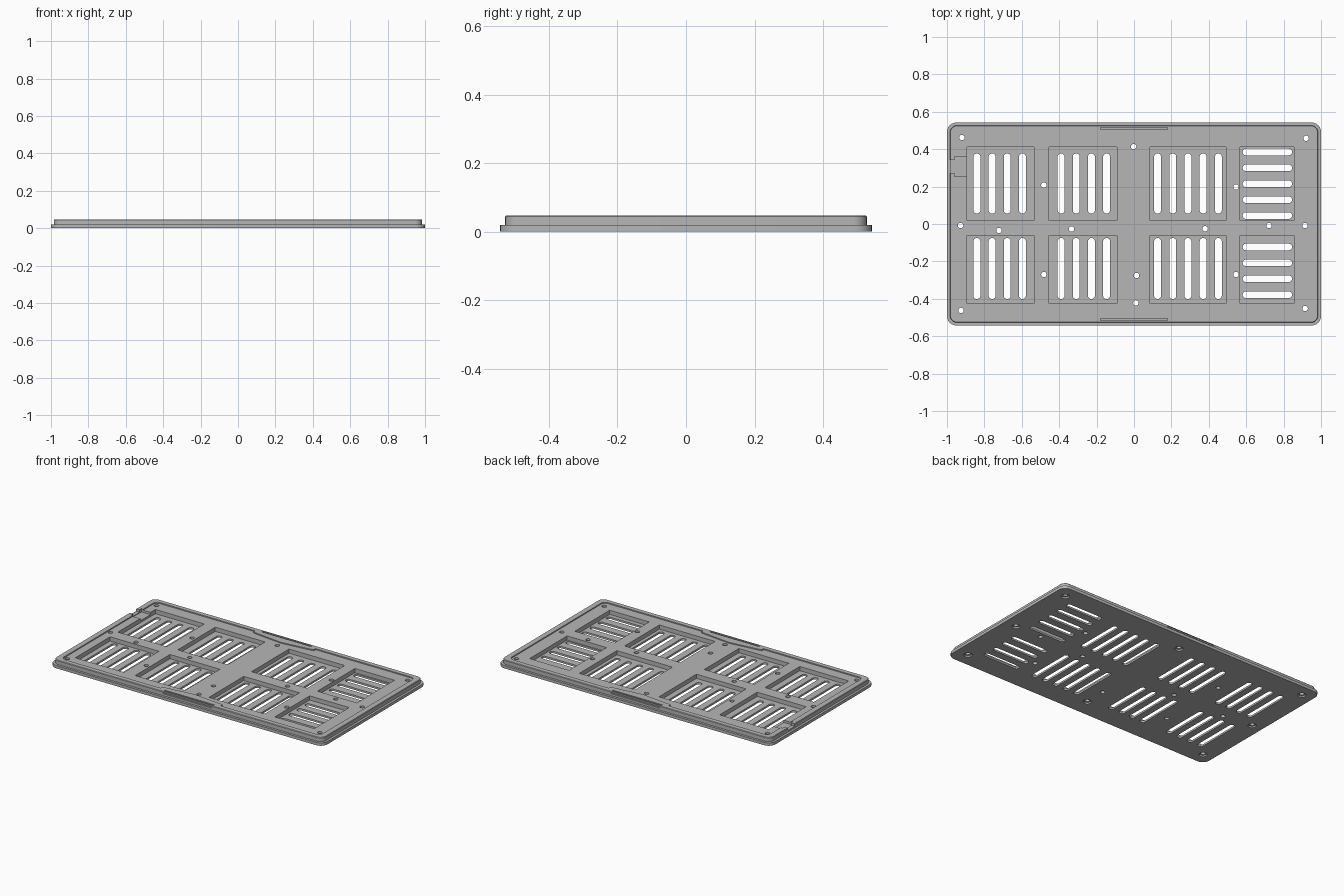
import bpy
import bmesh
from math import cos, sin, pi

cube = bpy.data.objects.get("Cube")
if cube:
    bpy.data.objects.remove(cube, do_unlink=True)

grey = bpy.data.materials.new("plain grey")
grey.use_nodes = True
tone = (0.47, 0.47, 0.47, 1)
grey.diffuse_color = tone
grey.node_tree.nodes["Principled BSDF"].inputs["Base Color"].default_value = tone


def rounded(x0, x1, y0, y1, r, steps=6):
    """Outline of a rounded rectangle, counter-clockwise."""
    pts = []
    for k, (cx, cy) in enumerate([(x1 - r, y1 - r), (x0 + r, y1 - r),
                                  (x0 + r, y0 + r), (x1 - r, y0 + r)]):
        for i in range(steps + 1):
            a = (k + i / steps) * pi / 2
            pts.append((cx + r * cos(a), cy + r * sin(a)))
    return pts


def rect(x0, x1, y0, y1):
    return [(x0, y0), (x1, y0), (x1, y1), (x0, y1)]


def circle(x, y, r, n=20):
    return [(x + r * cos(2 * pi * i / n), y + r * sin(2 * pi * i / n)) for i in range(n)]


def slot(x0, x1, y0, y1):
    """Outline with fully round ends."""
    return rounded(x0, x1, y0, y1, min(x1 - x0, y1 - y0) / 2 - 0.0005)


def loft(bm, rings):
    """Closed solid through (outline, height) rings."""
    loops = [[bm.verts.new((x, y, z)) for x, y in pts] for pts, z in rings]
    bm.faces.new(loops[0][::-1])
    bm.faces.new(loops[-1])
    for a, b in zip(loops, loops[1:]):
        for i in range(len(a)):
            j = (i + 1) % len(a)
            bm.faces.new((a[i], a[j], b[j], b[i]))


def solid(name, parts):
    bm = bmesh.new()
    for rings in parts:
        loft(bm, rings)
    mesh = bpy.data.meshes.new(name)
    bm.to_mesh(mesh)
    bm.free()
    mesh.materials.append(grey)
    ob = bpy.data.objects.new(name, mesh)
    bpy.context.scene.collection.objects.link(ob)
    return ob


def prism(pts, z0, z1):
    return [(pts, z0), (pts, z1)]


def cut(name, parts):
    """Subtract a set of separate solids from the plate."""
    cutter = solid(name, parts)
    cutter.hide_render = True
    mod = plate.modifiers.new(name, "BOOLEAN")
    mod.operation = "DIFFERENCE"
    mod.solver = "EXACT"
    mod.object = cutter
    graph = bpy.context.evaluated_depsgraph_get()
    mesh = bpy.data.meshes.new_from_object(plate.evaluated_get(graph))
    plate.modifiers.clear()
    plate.data = mesh
    bpy.data.objects.remove(cutter, do_unlink=True)


def inset(d, r):
    return rounded(-1 + d, 1 - d, -0.5425 + d, 0.5425 - d, r)


TOP, LEDGE, DECK, FLOOR = 0.047, 0.019, 0.040, 0.012
ABOVE = 0.1

# Flange with a stepped wall and a slightly softened upper edge
plate = solid("vent_plate", [[(inset(0, 0.05), 0), (inset(0, 0.05), LEDGE),
                              (inset(0.015, 0.04), LEDGE), (inset(0.015, 0.04), TOP - 0.003),
                              (inset(0.018, 0.037), TOP)]])

# Recessed deck, narrowed beside the two clips
corner = rounded(-0.947, 0.947, -0.495, 0.495, 0.03)
n = len(corner) // 4
clip_edge = [(0.22, 0.495), (0.22, 0.475), (0, 0.45), (-0.22, 0.475), (-0.22, 0.495)]
deck = corner[:n] + clip_edge + corner[n:3 * n] + [(-x, -y) for x, y in clip_edge] + corner[3 * n:]
cut("deck_recess", [prism(deck, DECK, ABOVE)])

# Eight pockets in four columns and two rows
columns = [(-0.893, -0.535), (-0.455, -0.09), (0.085, 0.492), (0.567, 0.856)]
rows = [(0.02, 0.412), (-0.425, -0.061)]
cut("pockets", [prism(rect(*c, *r), FLOOR, ABOVE) for c in columns for r in rows])

# Vent slots: upright in three columns, lying in the last
slots = []
for start, count in [(-0.84, 4), (-0.39, 4), (0.126, 5)]:
    for i in range(count):
        x = start + i * 0.0812
        for y0, y1 in [(0.056, 0.377), (-0.401, -0.075)]:
            slots.append(slot(x - 0.0185, x + 0.0185, y0, y1))
for start, count in [(0.385, 5), (-0.123, 4)]:
    for i in range(count):
        y = start - i * 0.085
        slots.append(slot(0.581, 0.845, y - 0.0175, y + 0.0175))
cut("vent_slots", [prism(s, -0.05, ABOVE) for s in slots])

# Screw holes at the edge, countersunk below, and plain holes between pockets
edge_holes = [(-0.92, 0.462), (0.92, 0.458), (-0.925, -0.462), (0.915, -0.452),
              (-0.927, -0.008), (0.914, -0.008), (-0.002, 0.414), (0.01, -0.422)]
inner_holes = [(-0.482, 0.208), (0.545, 0.198), (-0.722, -0.035), (-0.334, -0.027),
               (0.38, -0.025), (0.722, -0.008), (-0.482, -0.27), (0.013, -0.275),
               (0.545, -0.27)]
cut("screw_holes", [prism(circle(x, y, 0.0145), -0.05, ABOVE)
                    for x, y in edge_holes + inner_holes])
cut("countersinks", [prism(circle(x, y, 0.025), -0.05, 0.01) for x, y in edge_holes])

# Clips: slit behind the wall and groove along its outside
slits, grooves = [], []
for near, far, g0, g1 in [(0.505, 0.516, 0.5215, 0.56), (-0.516, -0.505, -0.56, -0.5215)]:
    slits.append(prism(rect(-0.18, 0.18, near, far), 0.026, ABOVE))
    grooves.append(prism(rect(-0.18, 0.18, g0, g1), 0.033, 0.043))
cut("clip_slits", slits)
cut("clip_grooves", grooves)

# Cable channel from the first pocket out through the wall
cut("cable_channel", [prism(rect(-0.96, -0.88, 0.254, 0.361), 0.025, ABOVE)])
cut("cable_exit", [prism(rect(-1.05, -0.95, 0.272, 0.343), 0.03, ABOVE)])

bpy.ops.object.select_all(action="DESELECT")
plate.select_set(True)
bpy.context.view_layer.objects.active = plate
bpy.ops.object.shade_smooth_by_angle(angle=0.5)
